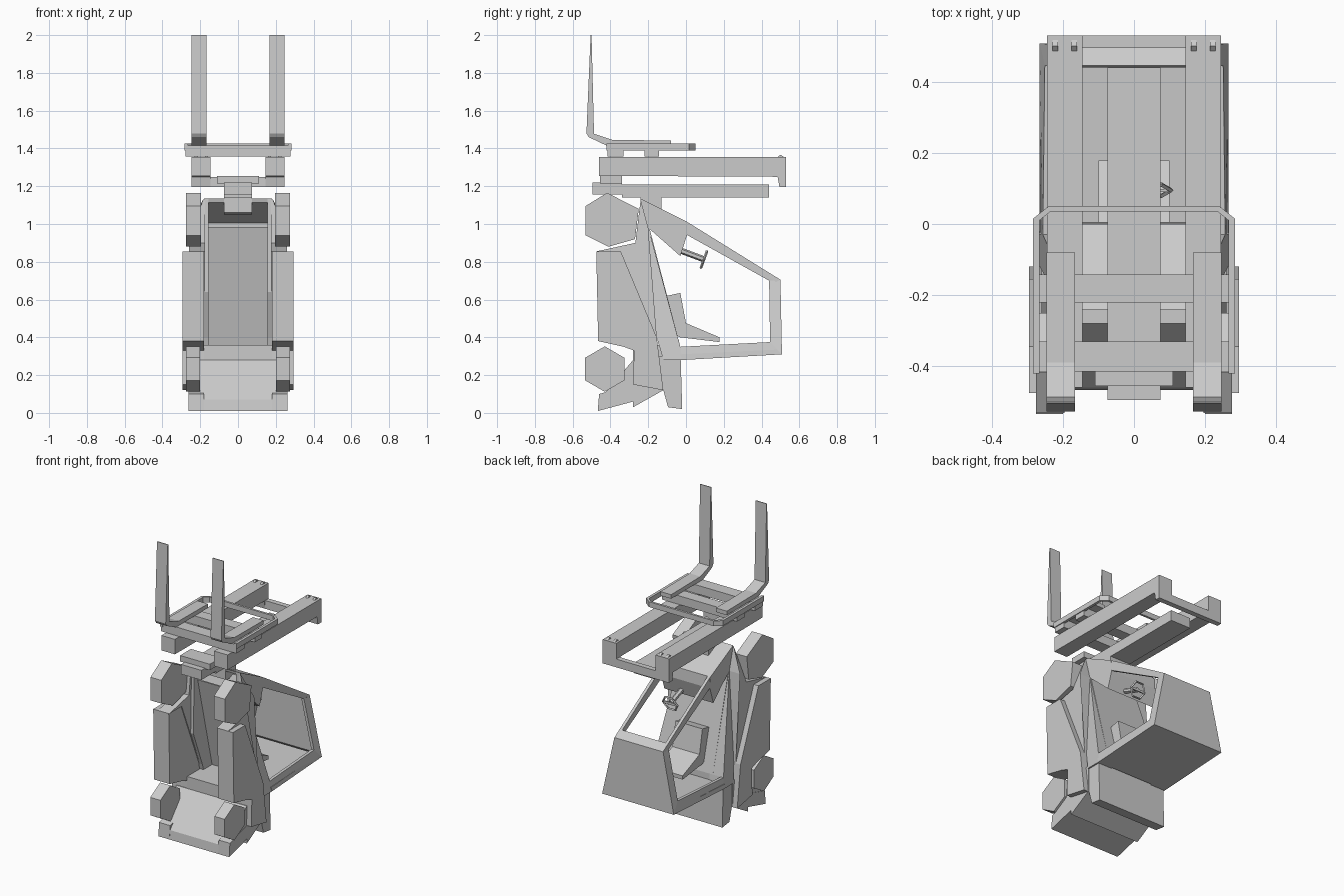
import bpy, bmesh, math
from mathutils import Vector, Matrix


def finish(bm, name):
    bmesh.ops.recalc_face_normals(bm, faces=bm.faces)
    me = bpy.data.meshes.new(name)
    bm.to_mesh(me)
    bm.free()
    ob = bpy.data.objects.new(name, me)
    bpy.context.collection.objects.link(ob)
    return ob


def cab_w(z):
    # half width of the cab: wide at the rear, narrow at the front
    t = min(max((z - 0.31) / 0.39, 0), 1)
    return 0.265 - 0.085 * t


def mirror(ob):
    m = ob.modifiers.new("mirror", 'MIRROR')
    m.use_axis[0] = True
    return ob


def prism(name, pts, x0, x1, both=False):
    """Extrude a (y, z) profile along x; x0/x1 may be functions of z."""
    fx = lambda v, z: v(z) if callable(v) else v
    bm = bmesh.new()
    a = [bm.verts.new((fx(x0, z), y, z)) for y, z in pts]
    b = [bm.verts.new((fx(x1, z), y, z)) for y, z in pts]
    bm.faces.new(a)
    bm.faces.new(b[::-1])
    n = len(pts)
    for i in range(n):
        j = (i + 1) % n
        bm.faces.new((a[i], b[i], b[j], a[j]))
    ob = finish(bm, name)
    return mirror(ob) if both else ob


def box(name, x, y, z, both=False):
    return prism(name, [(y[0], z[0]), (y[1], z[0]), (y[1], z[1]), (y[0], z[1])], x[0], x[1], both)


def hexagon(cy, cz, r):
    return [(cy + r * math.sin(i * math.pi / 3), cz + r * math.cos(i * math.pi / 3)) for i in range(6)]


neg = lambda z: -cab_w(z)

# wheels
prism("front_wheel", [(-0.418, 1.165), (-0.25, 1.08), (-0.27, 0.92), (-0.41, 0.88),
                      (-0.532, 0.94), (-0.532, 1.095)], 0.195, 0.275, True)
prism("rear_wheel", hexagon(-0.43, 0.232, 0.12), 0.2, 0.275, True)

# chassis: side panels and fenders around an open underside recess
prism("side_panel", [(-0.475, 0.855), (-0.345, 0.855), (-0.155, 0.4), (-0.12, 0.12), (-0.28, 0.15),
                     (-0.275, 0.33), (-0.33, 0.35), (-0.465, 0.38)], 0.18, 0.295, True)
prism("fender", [(-0.24, 1.13), (-0.268, 0.9), (-0.475, 0.855), (-0.345, 0.855), (-0.155, 0.4),
                 (-0.2, 0.98)], 0.175, lambda z: 0.26 if z < 1 else 0.185, True)
prism("door_sill", [(-0.24, 1.135), (-0.2, 0.985), (-0.03, 0.35), (-0.02, 0.28), (-0.12, 0.28),
                    (-0.155, 0.4), (-0.25, 0.64)], 0.155, cab_w, True)
prism("cab_floor", [(-0.205, 0.985), (-0.195, 0.985), (-0.03, 0.35), (-0.05, 0.35)], -0.178, 0.178)
prism("rear_block", [(-0.03, 0.35), (-0.02, 0.02), (-0.095, 0.03), (-0.12, 0.12), (-0.12, 0.3),
                     (-0.05, 0.35)], -0.255, 0.255)
prism("counterweight", [(-0.467, 0.01), (-0.28, 0.06), (-0.28, 0.03), (-0.12, 0.12), (-0.12, 0.3),
                        (-0.28, 0.28), (-0.46, 0.07)], -0.26, 0.26)
prism("rear_fender", [(-0.467, 0.01), (-0.28, 0.06), (-0.28, 0.03), (-0.12, 0.12), (-0.28, 0.15),
                      (-0.46, 0.1)], 0.18, 0.262, True)
box("underside_box", (-0.18, 0.18), (-0.28, -0.05), (0.28, 0.36))

# cab: roof and rear wrap, hollow front cowl, open side frames
prism("cab_roof", [(0.508, 0.31), (0.5, 0.705), (0.48, 0.7), (0.485, 0.34)], neg, cab_w)
prism("cab_rear", [(-0.02, 0.28), (0.508, 0.31), (0.48, 0.335), (-0.03, 0.31)], neg, cab_w)
prism("cowl", [(-0.24, 1.135), (0, 1.015), (0.005, 0.94), (-0.03, 0.83), (-0.2, 0.98),
               (-0.015, 0.985), (-0.015, 1.005), (-0.235, 1.115)], neg, cab_w)
prism("cowl_cheek", [(-0.24, 1.135), (0, 1.015), (0.005, 0.94), (-0.03, 0.83), (-0.2, 0.985)],
      0.16, 0.181, True)

# the door pillar closes this frame at the front
outer = [(-0.24, 1.135), (0.0, 1.015), (0.5, 0.705), (0.508, 0.31), (-0.02, 0.28)]
inner = [(-0.2, 0.985), (0.0, 0.945), (0.44, 0.7), (0.445, 0.375), (-0.03, 0.35)]
bm = bmesh.new()
rings = [[bm.verts.new((cab_w(z) - t, y, z)) for y, z in loop]
         for loop, t in ((outer, 0), (inner, 0), (inner, 0.02), (outer, 0.02))]
for k in range(4):
    for i in range(4):
        j = i + 1
        bm.faces.new((rings[k][i], rings[k][j], rings[(k + 1) % 4][j], rings[(k + 1) % 4][i]))
mirror(finish(bm, "cab_side_frame"))
prism("windscreen_rail", [(0.5, 0.705), (0.445, 0.739), (0.44, 0.72), (0.48, 0.69)], neg, cab_w)

# seat
prism("seat", [(-0.1, 0.62), (-0.03, 0.635), (0.0, 0.475), (0.178, 0.4), (0.178, 0.375),
               (-0.03, 0.4), (-0.05, 0.41)], -0.1, 0.1)


# steering column and wheel
def rod(name, p, q, r, n):
    p, q = Vector(p), Vector(q)
    bm = bmesh.new()
    rot = (q - p).to_track_quat('Z', 'Y').to_matrix().to_4x4()
    bmesh.ops.create_cone(bm, cap_ends=True, segments=n, radius1=r, radius2=r, depth=(q - p).length,
                          matrix=Matrix.Translation((p + q) / 2) @ rot)
    return finish(bm, name)


rod("steering_column", (0.05, -0.03, 0.86), (0.05, 0.09, 0.815), 0.016, 6)
bpy.ops.mesh.primitive_torus_add(major_segments=6, minor_segments=4, major_radius=0.054, minor_radius=0.007,
                                 location=(0.05, 0.095, 0.812), rotation=(math.radians(-110), 0, 0))
bpy.context.object.name = "steering_wheel"
box("steering_spoke", (0.0, 0.1), (0.09, 0.098), (0.805, 0.82))

# lift cylinder beam and pivot in the middle
box("lift_beam", (-0.075, 0.075), (-0.34, 0.44), (1.14, 1.21))
box("beam_foot", (-0.075, 0.075), (-0.495, -0.34), (1.155, 1.22))
box("beam_spacer", (-0.11, 0.11), (-0.455, -0.34), (1.215, 1.255))
prism("beam_pivot", [(-0.24, 1.15), (-0.13, 1.15), (-0.13, 1.08), (-0.2, 1.05), (-0.24, 1.06)], -0.075, 0.075)

# mast
prism("mast_rail", [(-0.46, 1.255), (0.485, 1.25), (0.495, 1.195), (0.53, 1.195), (0.53, 1.355),
                    (-0.46, 1.355)], 0.145, 0.245, True)
box("mast_crossbar", (-0.245, 0.245), (0.495, 0.53), (1.195, 1.25))
for x in (0.168, 0.221):
    prism("mast_roller", [(0.48, 1.35), (0.5, 1.367), (0.525, 1.35)], x - 0.008, x + 0.008, True)

# carriage
for y0, y1 in ((-0.415, -0.33), (-0.22, -0.142)):
    box("carriage_bar", (-0.278, 0.278), (y0, y1), (1.357, 1.415))

# load backrest: bent strip in plan view
path_o = [(0.284, -0.42), (0.284, 0.015), (0.24, 0.05), (-0.24, 0.05), (-0.284, 0.015), (-0.284, -0.42)]
path_i = [(0.266, -0.42), (0.266, 0.01), (0.235, 0.035), (-0.235, 0.035), (-0.266, 0.01), (-0.266, -0.42)]
bm = bmesh.new()
cols = [[bm.verts.new((x, y, z)) for x, y, z in
         ((*o, 1.39), (*o, 1.425), (*i, 1.425), (*i, 1.39))] for o, i in zip(path_o, path_i)]
for a, b in zip(cols, cols[1:]):
    for k in range(4):
        bm.faces.new((a[k], a[(k + 1) % 4], b[(k + 1) % 4], b[k]))
bm.faces.new(cols[0])
bm.faces.new(cols[-1])
finish(bm, "load_backrest")

# forks
prism("fork", [(-0.505, 2.0), (-0.527, 1.48), (-0.515, 1.46), (-0.42, 1.415), (-0.08, 1.415),
               (-0.08, 1.442), (-0.39, 1.445), (-0.487, 1.478), (-0.5, 2.0)], 0.166, 0.246, True)
